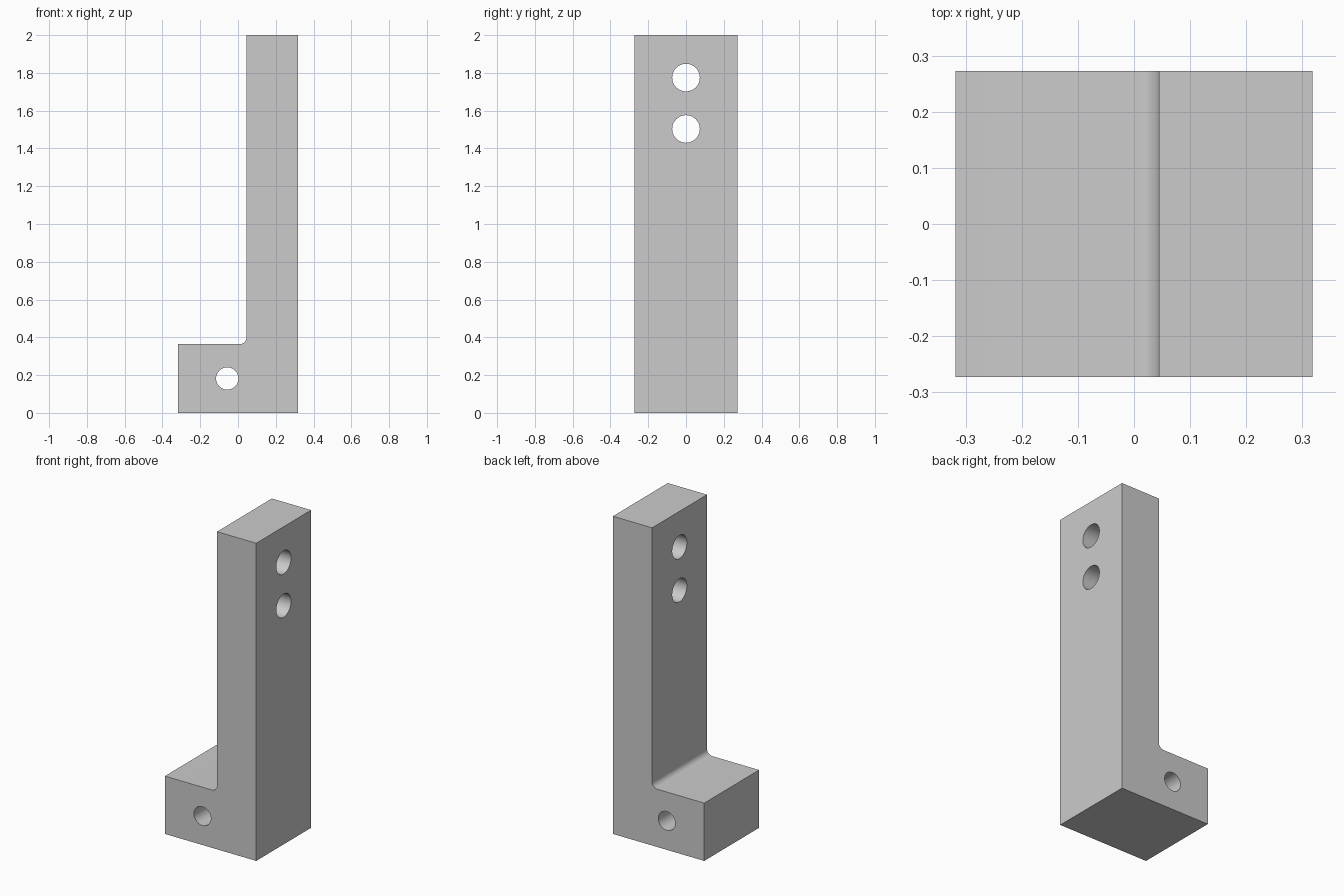
import bpy
import bmesh
import math

cube = bpy.data.objects.get("Cube")
if cube:
    bpy.data.objects.remove(cube, do_unlink=True)

# Overall sizes
HALF_X, HALF_Y, HEIGHT = 0.318, 0.273, 2.0
STEP_X, STEP_Z, FILLET = 0.045, 0.364, 0.036

# Single plain grey
grey = bpy.data.materials.new("light grey")
grey.use_nodes = True
colour = (0.6, 0.6, 0.6, 1.0)
grey.diffuse_color = colour
grey.node_tree.nodes["Principled BSDF"].inputs["Base Color"].default_value = colour


def link_mesh(name, bm):
    """Turn a bmesh into a linked object with the grey material."""
    bmesh.ops.recalc_face_normals(bm, faces=bm.faces)
    mesh = bpy.data.meshes.new(name)
    bm.to_mesh(mesh)
    bm.free()
    mesh.materials.append(grey)
    obj = bpy.data.objects.new(name, mesh)
    bpy.context.collection.objects.link(obj)
    return obj


def drill(target, name, location, rotation, radius):
    """Cut a round through hole with a hidden cylinder."""
    bm = bmesh.new()
    bmesh.ops.create_cone(bm, cap_ends=True, segments=48,
                          radius1=radius, radius2=radius, depth=1.0)
    cutter = link_mesh(name, bm)
    cutter.location = location
    cutter.rotation_euler = rotation
    cutter.hide_render = True
    cutter.hide_set(True)
    mod = target.modifiers.new(name, 'BOOLEAN')
    mod.operation = 'DIFFERENCE'
    mod.solver = 'EXACT'
    mod.object = cutter
    return cutter


# L-shaped side profile with a rounded inner corner
profile = [(-HALF_X, 0), (HALF_X, 0), (HALF_X, HEIGHT), (STEP_X, HEIGHT)]
for i in range(13):
    a = -math.pi / 2 * i / 12
    profile.append((STEP_X - FILLET + FILLET * math.cos(a),
                    STEP_Z + FILLET + FILLET * math.sin(a)))
profile.append((-HALF_X, STEP_Z))

bm = bmesh.new()
face = bm.faces.new([bm.verts.new((x, -HALF_Y, z)) for x, z in profile])
sweep = bmesh.ops.extrude_face_region(bm, geom=[face], use_keep_orig=True)
moved = [g for g in sweep["geom"] if isinstance(g, bmesh.types.BMVert)]
bmesh.ops.translate(bm, verts=moved, vec=(0, 2 * HALF_Y, 0))
bracket = link_mesh("bracket", bm)

# Foot hole runs front to back, the two upright holes run side to side
quarter = math.pi / 2
cutters = [drill(bracket, "foot_hole_cutter", (-0.057, 0, 0.182), (quarter, 0, 0), 0.059)]
for label, z in (("lower", 1.503), ("upper", 1.775)):
    cutters.append(drill(bracket, label + "_hole_cutter", (0.18, 0, z),
                         (0, quarter, 0), 0.073))

# Apply the cuts, drop the cutters, smooth only the curved walls
bpy.ops.object.select_all(action='DESELECT')
bracket.select_set(True)
bpy.context.view_layer.objects.active = bracket
for mod in list(bracket.modifiers):
    bpy.ops.object.modifier_apply(modifier=mod.name)
for cutter in cutters:
    bpy.data.objects.remove(cutter, do_unlink=True)
bpy.ops.object.shade_smooth_by_angle(angle=math.radians(30))
